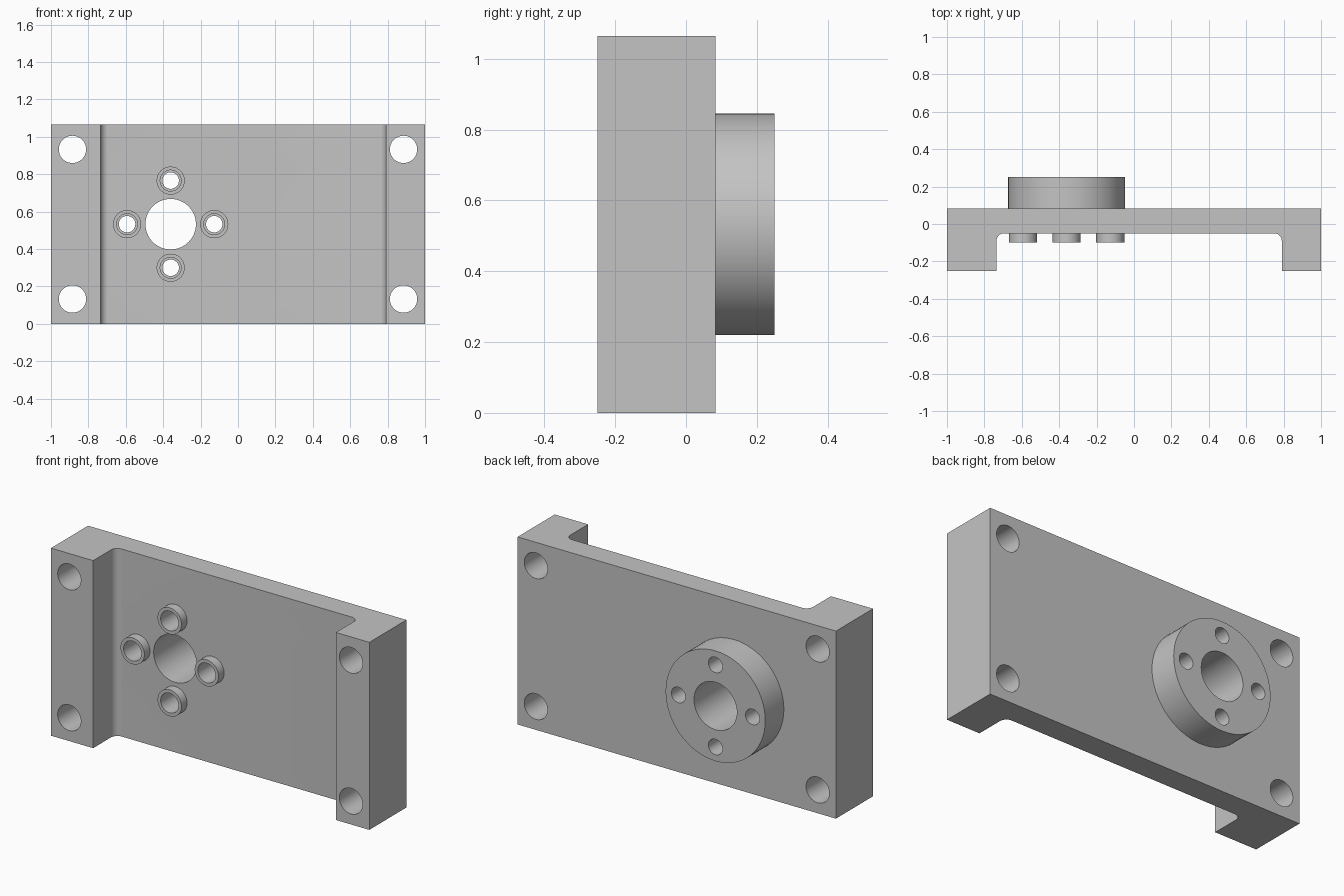
import bpy
import math
from mathutils import Matrix

cube = bpy.data.objects.get("Cube")
if cube:
    bpy.data.objects.remove(cube, do_unlink=True)

HEIGHT = 1.065
BACK, WEB, FRONT = 0.083, -0.05, -0.25   # y levels of the plate
LEFT_WALL, RIGHT_WALL = 0.79, -0.735     # recess sides
FILLET = 0.04
HUB_X, HUB_Z = -0.36, HEIGHT / 2
BOLT_RADIUS = 0.233

steel = bpy.data.materials.new("plain grey metal")
steel.use_nodes = True
colour = (0.55, 0.55, 0.55, 1)
steel.diffuse_color = colour
steel.node_tree.nodes["Principled BSDF"].inputs["Base Color"].default_value = colour


def fillet(cx, cy, start, steps=10):
    """Quarter arc, running clockwise from the start angle."""
    angles = [start - math.pi / 2 * i / steps for i in range(steps + 1)]
    return [(cx + FILLET * math.cos(a), cy + FILLET * math.sin(a)) for a in angles]


def make_bracket():
    """Channel-shaped outline extruded upwards."""
    outline = [(-1, BACK), (-1, FRONT), (RIGHT_WALL, FRONT)]
    outline += fillet(RIGHT_WALL + FILLET, WEB - FILLET, math.pi)
    outline += fillet(LEFT_WALL - FILLET, WEB - FILLET, math.pi / 2)
    outline += [(LEFT_WALL, FRONT), (1, FRONT), (1, BACK)]
    n = len(outline)
    verts = [(x, y, z) for z in (0, HEIGHT) for x, y in outline]
    faces = [tuple(reversed(range(n))), tuple(range(n, 2 * n))]
    faces += [(i, (i + 1) % n, (i + 1) % n + n, i + n) for i in range(n)]
    mesh = bpy.data.meshes.new("mounting_bracket")
    mesh.from_pydata(verts, [], faces)
    mesh.materials.append(steel)
    obj = bpy.data.objects.new("mounting_bracket", mesh)
    bpy.context.collection.objects.link(obj)
    return obj


def cylinder(name, x, z, radius, y0, y1):
    """Cylinder lying along y between two depths."""
    bpy.ops.mesh.primitive_cylinder_add(
        vertices=64, radius=radius, depth=y1 - y0,
        location=(x, (y0 + y1) / 2, z), rotation=(math.pi / 2, 0, 0))
    obj = bpy.context.object
    obj.name = name
    obj.data.materials.append(steel)
    return obj


def combine(target, tool, operation):
    """Apply a boolean and discard the tool."""
    tool.hide_render = True
    mod = target.modifiers.new(tool.name, 'BOOLEAN')
    mod.operation = operation
    mod.solver = 'EXACT'
    mod.object = tool
    bpy.ops.object.select_all(action='DESELECT')
    bpy.context.view_layer.objects.active = target
    target.select_set(True)
    bpy.ops.object.modifier_apply(modifier=mod.name)
    bpy.data.objects.remove(tool, do_unlink=True)


bracket = make_bracket()
bolts = [(HUB_X + BOLT_RADIUS * dx, HUB_Z + BOLT_RADIUS * dz)
         for dx, dz in ((1, 0), (0, 1), (-1, 0), (0, -1))]

# Round hub on the back and four collars on the front
combine(bracket, cylinder("hub", HUB_X, HUB_Z, 0.313, 0, 0.25), 'UNION')
for x, z in bolts:
    combine(bracket, cylinder("collar", x, z, 0.075, -0.1, 0.01), 'UNION')

# Centre bore, counterbored bolt holes and corner holes
combine(bracket, cylinder("bore", HUB_X, HUB_Z, 0.135, -0.5, 0.5), 'DIFFERENCE')
for x, z in bolts:
    combine(bracket, cylinder("counterbore", x, z, 0.056, -0.5, 0.07), 'DIFFERENCE')
    combine(bracket, cylinder("bolt_hole", x, z, 0.044, -0.5, 0.5), 'DIFFERENCE')
for x in (-0.885, 0.885):
    for side in (-1, 1):
        z = HEIGHT / 2 + side * 0.4
        combine(bracket, cylinder("corner_hole", x, z, 0.073, -0.5, 0.5), 'DIFFERENCE')

bracket.select_set(True)
bpy.context.view_layer.objects.active = bracket
bpy.ops.object.shade_smooth_by_angle(angle=math.radians(30))
